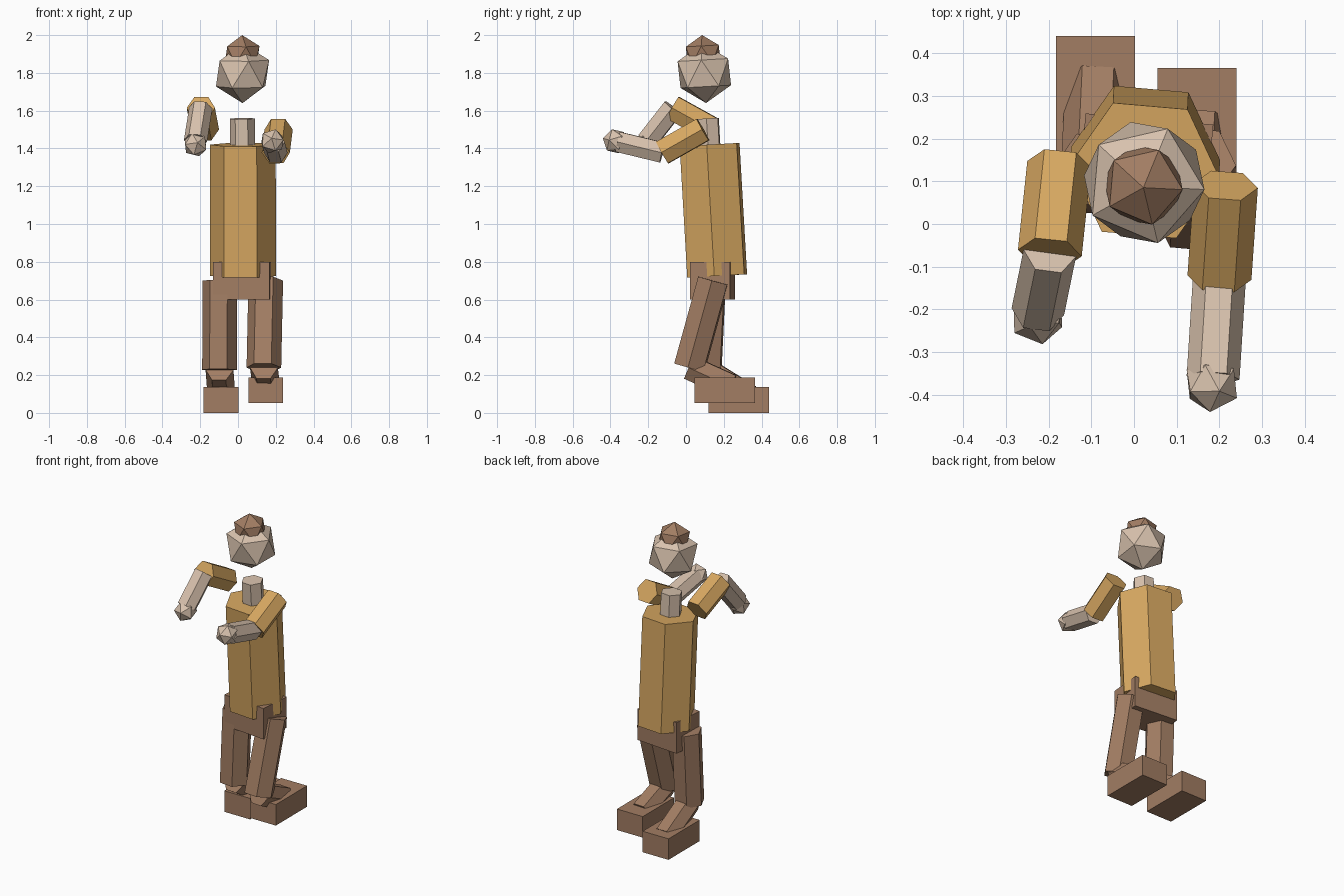
import bpy
import bmesh
from math import radians
from mathutils import Matrix, Vector

cube = bpy.data.objects.get("Cube")
if cube:
    bpy.data.objects.remove(cube, do_unlink=True)


def material(name, rgb):
    mat = bpy.data.materials.new(name)
    mat.use_nodes = True
    mat.diffuse_color = (*rgb, 1)
    mat.node_tree.nodes["Principled BSDF"].inputs["Base Color"].default_value = (*rgb, 1)
    return mat


SKIN = material("pale_skin", (0.69, 0.54, 0.42))
GOLD = material("gold_cloth", (0.68, 0.39, 0.12))
BROWN = material("brown_cloth", (0.36, 0.205, 0.125))
SIDE = Vector((1, 0, 0))
SIDE.rotate(Matrix.Rotation(radians(-5), 3, "Z"))


def frame(origin, direction):
    """Matrix with z along direction and x near the body's slightly turned side axis."""
    z = Vector(direction).normalized()
    x = (SIDE - z * SIDE.dot(z)).normalized()
    rot = Matrix((x, z.cross(x), z)).transposed().to_4x4()
    return Matrix.Translation(origin) @ rot


def finish(name, bm, mat):
    mesh = bpy.data.meshes.new(name)
    bm.to_mesh(mesh)
    bm.free()
    mesh.materials.append(mat)
    obj = bpy.data.objects.new(name, mesh)
    bpy.context.collection.objects.link(obj)


def prism(name, start, end, radius, mat):
    """Six-sided prism running from start to end."""
    a, b = Vector(start), Vector(end)
    bm = bmesh.new()
    bmesh.ops.create_cone(bm, cap_ends=True, segments=6, radius1=radius, radius2=radius,
                          depth=(b - a).length)
    # Blender's cone starts on the y axis; turn it so a corner points sideways
    turn = Matrix.Rotation(radians(90), 4, "Z")
    bmesh.ops.transform(bm, matrix=frame((a + b) / 2, b - a) @ turn, verts=bm.verts)
    finish(name, bm, mat)


def ball(name, center, direction, radius, mat):
    bm = bmesh.new()
    bmesh.ops.create_icosphere(bm, subdivisions=1, radius=radius,
                               matrix=frame(center, direction))
    finish(name, bm, mat)


def box(name, center, size, mat, yaw=0):
    bm = bmesh.new()
    bmesh.ops.create_cube(bm, size=1)
    mat4 = (Matrix.Translation(center) @ Matrix.Rotation(radians(yaw), 4, "Z")
            @ Matrix.Diagonal((*size, 1)))
    bmesh.ops.transform(bm, matrix=mat4, verts=bm.verts)
    finish(name, bm, mat)


# Trunk, leaning slightly forward
LEAN = (0, -0.057, 1)
prism("torso", (0.027, 0.165, 0.725), (0.025, 0.125, 1.42), 0.175, GOLD)
prism("neck", (0.025, 0.123, 1.40), (0.023, 0.114, 1.558), 0.066, SKIN)
box("pelvis", (0.027, 0.14, 0.70), (0.30, 0.212, 0.20), BROWN, -5)

# Head and hair
ball("head", (0.024, 0.097, 1.798), LEAN, 0.158, SKIN)
ball("hair", (0.022, 0.091, 1.897), LEAN, 0.103, BROWN)

# Arms: shoulder, elbow, wrist, hand centre
arms = {
    "left": ((0.215, 0.09, 1.50), (0.20, -0.125, 1.378), (0.185, -0.36, 1.435), (0.182, -0.374, 1.438)),
    "right": ((-0.175, 0.14, 1.50), (-0.197, -0.068, 1.615), (-0.225, -0.205, 1.44), (-0.225, -0.215, 1.42)),
}
for side, (shoulder, elbow, wrist, hand) in arms.items():
    prism(side + "_upper_arm", shoulder, elbow, 0.075, GOLD)
    prism(side + "_forearm", elbow, wrist, 0.062, SKIN)
    ball(side + "_hand", hand, Vector(wrist) - Vector(elbow), 0.068, SKIN)

# Legs: hip, knee, ankle, foot centre
legs = {
    "left": ((0.147, 0.145, 0.70), (0.137, 0.018, 0.24), (0.15, 0.24, 0.14), (0.147, 0.205, 0.12)),
    "right": ((-0.095, 0.128, 0.70), (-0.098, 0.105, 0.228), (-0.087, 0.335, 0.085), (-0.09, 0.28, 0.068)),
}
for side, (hip, knee, ankle, foot) in legs.items():
    prism(side + "_thigh", hip, knee, 0.092, BROWN)
    prism(side + "_shin", knee, ankle, 0.074, BROWN)
    box(side + "_foot", foot, (0.185, 0.32, 0.136), BROWN)
